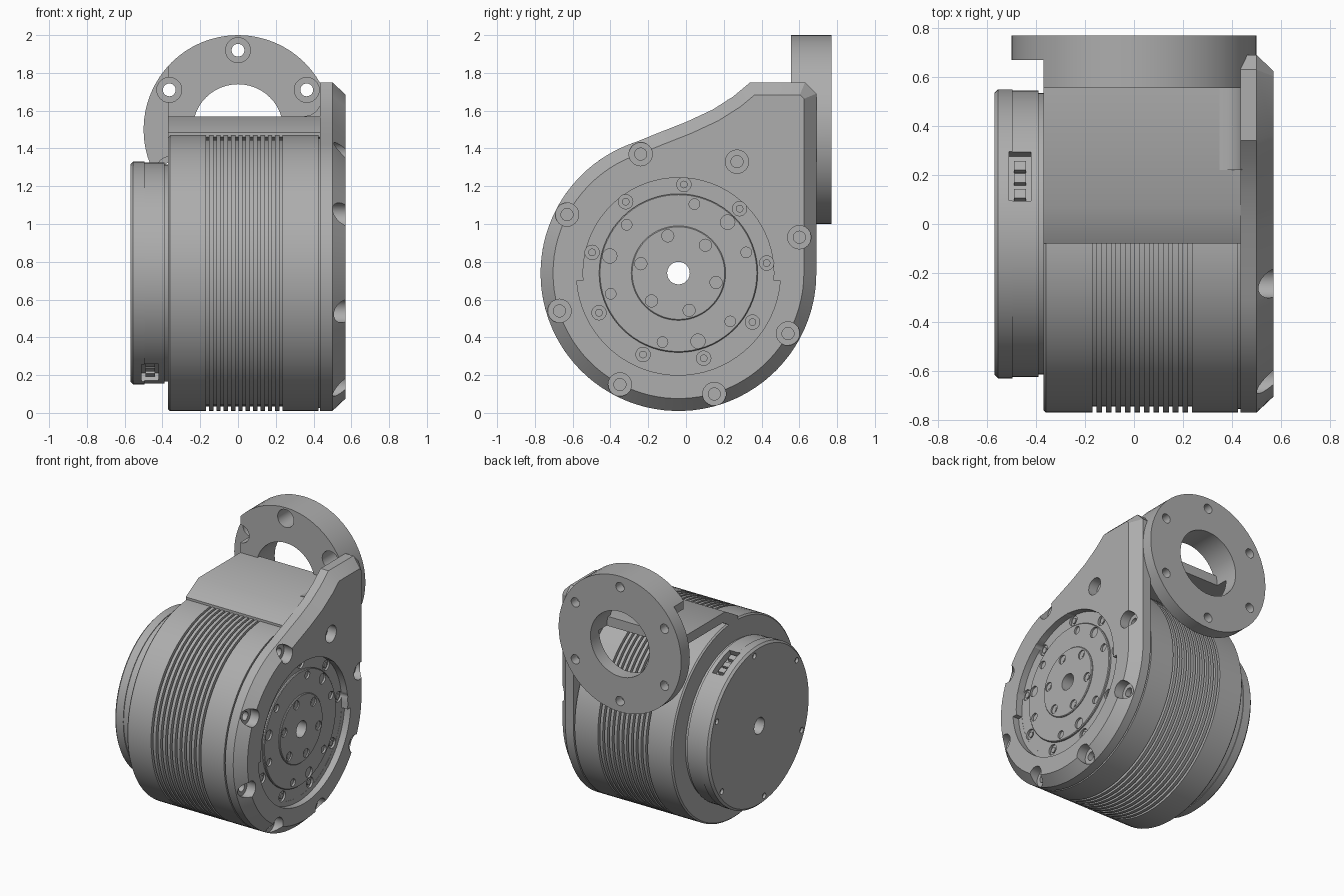
import bpy, bmesh
from math import cos, sin, pi, radians, hypot
from mathutils import Vector, Matrix

cube = bpy.data.objects.get("Cube")
if cube:
    bpy.data.objects.remove(cube, do_unlink=True)

grey = bpy.data.materials.new("cast_grey")
grey.use_nodes = True
color = (0.42, 0.42, 0.42, 1)
grey.diffuse_color = color
grey.node_tree.nodes["Principled BSDF"].inputs["Base Color"].default_value = color

CY, CZ, R = -0.04, 0.74, 0.73      # motor axis and body radius
FZ = 1.5                           # flange centre height


def make(name, bm):
    bmesh.ops.recalc_face_normals(bm, faces=bm.faces)
    mesh = bpy.data.meshes.new(name)
    bm.to_mesh(mesh)
    bm.free()
    mesh.materials.append(grey)
    ob = bpy.data.objects.new(name, mesh)
    bpy.context.collection.objects.link(ob)
    return ob


def loft(name, rings):
    """Join equal-length rings of points and close both ends."""
    bm = bmesh.new()
    loops = [[bm.verts.new(p) for p in ring] for ring in rings]
    n = len(loops[0])
    for a, b in zip(loops, loops[1:]):
        for i in range(n):
            j = (i + 1) % n
            bm.faces.new((a[i], a[j], b[j], b[i]))
    bm.faces.new(loops[0])
    bm.faces.new(loops[-1][::-1])
    return make(name, bm)


def turned(name, profile, segs=72):
    """Solid of revolution on the motor axis from (x, radius) pairs."""
    angles = [2 * pi * i / segs for i in range(segs)]
    return loft(name, [[(x, CY + r * cos(a), CZ + r * sin(a)) for a in angles]
                       for x, r in profile])


def prism(name, outline, x0, x1):
    return loft(name, [[(x, y, z) for y, z in outline] for x in (x0, x1)])


def rods(name, spots, r, a0, a1, axis="X", segs=24):
    """Several parallel cylinders; spots are (y, z) for X or (x, z) for Y."""
    bm = bmesh.new()
    for u, z in spots:
        mid = (a0 + a1) / 2
        pos = (mid, u, z) if axis == "X" else (u, mid, z)
        rot = Matrix.Rotation(pi / 2, 4, "Y" if axis == "X" else "X")
        bmesh.ops.create_cone(bm, cap_ends=True, segments=segs, radius1=r, radius2=r,
                              depth=a1 - a0, matrix=Matrix.Translation(pos) @ rot)
    return make(name, bm)


def box(name, lo, hi):
    bm = bmesh.new()
    lo, hi = Vector(lo), Vector(hi)
    bmesh.ops.create_cube(bm, size=1, matrix=Matrix.Translation((lo + hi) / 2)
                          @ Matrix.Diagonal((*(hi - lo), 1)))
    return make(name, bm)


def cut(ob, *cutters, mode="DIFFERENCE"):
    for c in cutters:
        mod = ob.modifiers.new("cut", "BOOLEAN")
        mod.operation, mod.object, mod.solver = mode, c, "EXACT"
        bpy.context.view_layer.objects.active = ob
        bpy.ops.object.modifier_apply(modifier=mod.name)
        bpy.data.objects.remove(c, do_unlink=True)


def circle(r, count, start, cy=CY, cz=CZ):
    return [(cy + r * cos(radians(start + 360 * i / count)),
             cz + r * sin(radians(start + 360 * i / count))) for i in range(count)]


def bore():
    return rods("bore", [(CY, CZ)], 0.06, -1, 1)


# Ribbed motor body
profile = [(-0.37, R - 0.01), (-0.36, R)]
for i in range(11):
    x = -0.17 + i * 0.039
    profile += [(x, R), (x, R - 0.025), (x + 0.016, R - 0.025), (x + 0.016, R)]
profile += [(0.425, R), (0.425, R - 0.015), (0.44, R - 0.015)]
body = turned("motor_body", profile)
cut(body, bore())

# Rear cap with two opposite connector pockets
cap = turned("rear_cap", [(-0.57, 0.575), (-0.555, 0.59), (-0.495, 0.59), (-0.495, 0.585),
                          (-0.39, 0.585), (-0.39, 0.575), (-0.365, 0.575)])
cut(cap, bore(), rods("cap_screws", circle(0.54, 6, 24), 0.02, -0.6, -0.55))
for turn in (0, pi):
    spin = (Matrix.Translation((0, CY, CZ)) @ Matrix.Rotation(radians(-24) + turn, 4, "X"))
    pocket = box("pocket", (-0.51, -0.11, 0.53), (-0.42, 0.11, 0.7))
    pocket.data.transform(spin)
    cut(cap, pocket)
    for y in (-0.07, 0.0, 0.055):
        plug = box("connector_block", (-0.49, y - 0.02, 0.52), (-0.44, y + 0.02, 0.56))
        plug.data.transform(spin)

# Teardrop side plate with a chamfered rim
outline = [(CY + R * cos(radians(a)), CZ + R * sin(radians(a))) for a in range(-252, 1, 4)]
outline += [(0.69, 1.69), (0.63, 1.75), (0.34, 1.75), (0.25, 1.675), (0.14, 1.605), (0.0, 1.54),
            (-0.14, 1.485)]


def inset(points, d):
    result = []
    for i, p in enumerate(points):
        a, b = points[i - 1], points[(i + 1) % len(points)]
        t1 = Vector((p[0] - a[0], p[1] - a[1])).normalized()
        t2 = Vector((b[0] - p[0], b[1] - p[1])).normalized()
        n = Vector((-t1.y - t2.y, t1.x + t2.x)).normalized()
        k = d / max(0.5, n.dot(Vector((-t1.y, t1.x))))
        result.append((p[0] + n.x * k, p[1] + n.y * k))
    return result


plate = loft("side_plate", [[(x, y, z) for y, z in pts] for x, pts in
                            ((0.435, outline), (0.5, outline), (0.57, inset(outline, 0.066)))])
low_recess = rods("low_recess", [(CY, CZ)], 0.54, 0.521, 0.7, segs=72)
cut(low_recess, box("upper_half", (0.3, -1, CZ - 0.04), (0.8, 1, 2)))
spots = [(-0.24, 1.37), (-0.63, 1.05), (-0.67, 0.54), (-0.35, 0.15), (0.15, 0.1),
         (0.54, 0.42), (0.6, 0.93), (0.27, 1.33)]
cut(plate, rods("recess", [(CY, CZ)], 0.505, 0.52, 0.7, segs=72), low_recess,
    rods("rim_bolts", spots, 0.062, 0.5, 0.7),
    rods("rim_bolt_holes", spots, 0.032, 0.46, 0.7),
    rods("ring_screws", circle(0.47, 9, 6.5), 0.038, 0.505, 0.7), bore())
rods("ring_screw_heads", circle(0.47, 9, 6.5), 0.02, 0.5, 0.515)

# Output disc and hub
disc = turned("output_disc", [(0.5, 0.42), (0.53, 0.42), (0.535, 0.415)])
cut(disc, rods("pins", circle(0.375, 3, 46), 0.038, 0.515, 0.7),
    rods("holes", circle(0.375, 6, 17), 0.028, 0.515, 0.7), bore())
hub = turned("output_hub", [(0.5, 0.25), (0.54, 0.25), (0.545, 0.245)])
cut(hub, rods("hub_screws", circle(0.205, 6, 46), 0.032, 0.53, 0.7), bore())
rods("hub_screw_heads", circle(0.205, 6, 46), 0.015, 0.52, 0.538)

# Shelf bridging the body and the flange, with a fillet up to the plate
prism("shelf", [(-0.08, 1.46), (-0.08, 1.485), (0.07, 1.57), (0.58, 1.57), (0.58, 1.5),
                (0.1, 1.5), (0.0, 1.44)], -0.37, 0.44)
curve = [(0.44 - 0.09 * (1 - sin(a)), 1.66 - 0.09 * cos(a))
         for a in (0, pi / 8, pi / 4, 3 * pi / 8, pi / 2)]
section = [(0.44, 1.56), (0.35, 1.56)] + curve
loft("shelf_fillet", [[(x, y, z) for x, z in section] for y in (0.22, 0.58)])

# Round mounting flange: thin ring plus a thicker upper part
centre = [(0, FZ)]
bolts = circle(0.42, 6, 30, 0, FZ)
flange = rods("mounting_flange", centre, 0.5, 0.67, 0.77, "Y", 64)
thick = rods("thick_flange", centre, 0.5, 0.555, 0.7, "Y", 64)
cut(thick, box("clip", (-0.37, 0.4, 1.5), (1, 1, 3)), mode="INTERSECT")
cut(flange, thick, mode="UNION")
cut(flange, rods("opening", centre, 0.24, 0.5, 0.9, "Y", 48),
    rods("flange_holes", bolts, 0.034, 0.5, 0.9, "Y"),
    rods("flange_counterbores", bolts, 0.066, 0.5, 0.7, "Y"))
# keep the shelf edge out of the opening's upper half
for ob in list(bpy.context.collection.objects):
    if ob.type == "MESH" and ob.data.materials and ob.data.materials[0] == grey:
        bpy.ops.object.select_all(action="DESELECT")
        ob.select_set(True)
        bpy.context.view_layer.objects.active = ob
        bpy.ops.object.shade_smooth_by_angle(angle=radians(30))
